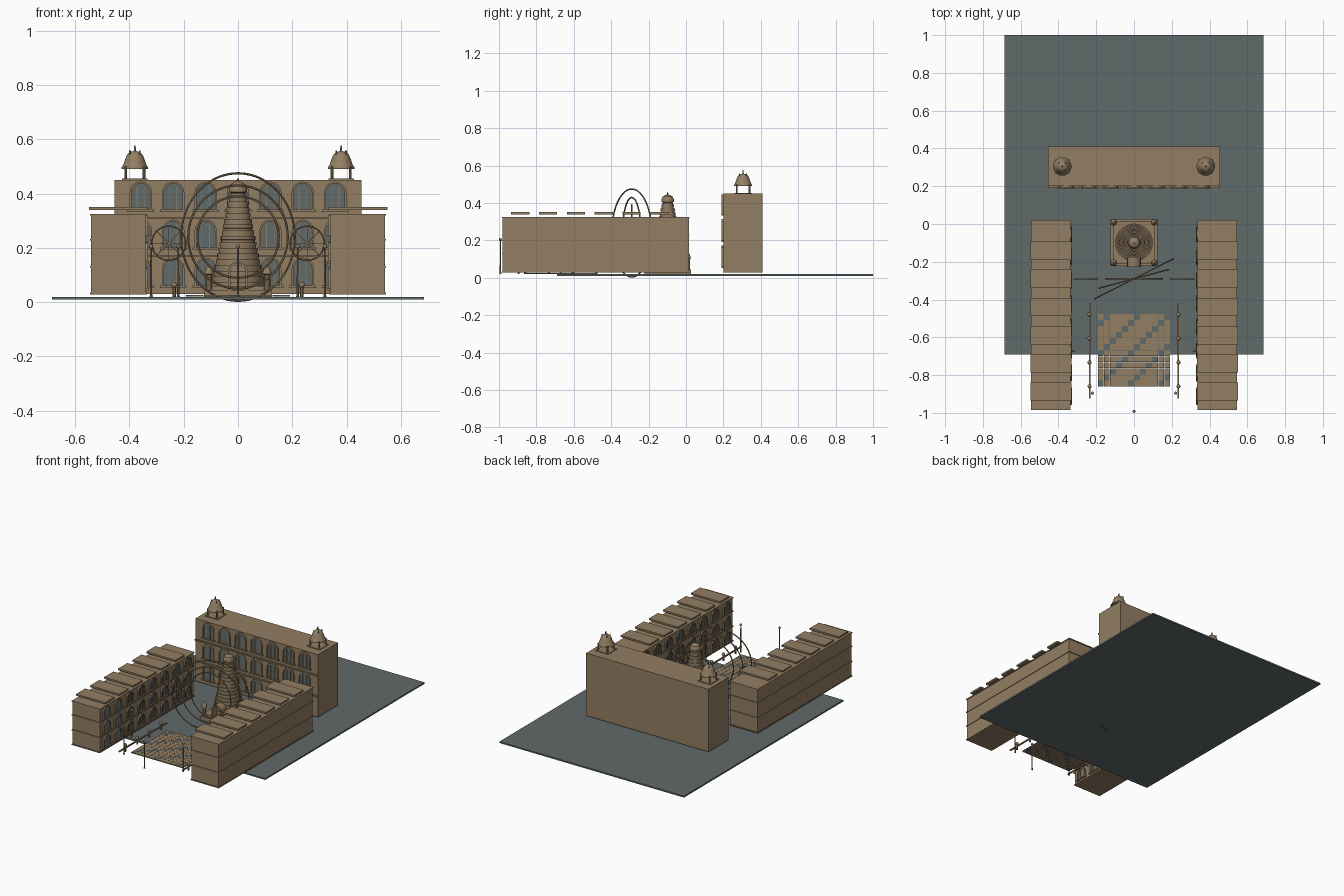
import bpy, bmesh, math
from mathutils import Matrix, Vector

cube = bpy.data.objects.get("Cube")
if cube:
    bpy.data.objects.remove(cube, do_unlink=True)


def material(name, rgb):
    m = bpy.data.materials.new(name)
    m.use_nodes = True
    m.diffuse_color = (*rgb, 1)
    m.node_tree.nodes["Principled BSDF"].inputs["Base Color"].default_value = (*rgb, 1)
    return m


STONE = material("tan stone", (0.29, 0.21, 0.125))
SLATE = material("dark slate", (0.12, 0.143, 0.143))


def finish(bm, name, mats=(STONE,), smooth=False):
    bmesh.ops.recalc_face_normals(bm, faces=bm.faces)
    mesh = bpy.data.meshes.new(name)
    bm.to_mesh(mesh)
    bm.free()
    for m in mats:
        mesh.materials.append(m)
    ob = bpy.data.objects.new(name, mesh)
    bpy.context.collection.objects.link(ob)
    if smooth:
        bpy.ops.object.select_all(action='DESELECT')
        ob.select_set(True)
        bpy.context.view_layer.objects.active = ob
        bpy.ops.object.shade_smooth_by_angle()
    return ob


def box(bm, x0, x1, y0, y1, z0, z1, mat=0):
    size = Matrix.Diagonal((x1 - x0, y1 - y0, z1 - z0, 1))
    place = Matrix.Translation(((x0 + x1) / 2, (y0 + y1) / 2, (z0 + z1) / 2))
    verts = bmesh.ops.create_cube(bm, size=1, matrix=place @ size)["verts"]
    for f in {f for v in verts for f in v.link_faces}:
        f.material_index = mat


def lathe(bm, x, y, profile, n=24):
    """Revolve (radius, height) pairs about a vertical axis."""
    rings = [[bm.verts.new((x + r * math.cos(k * math.tau / n),
                            y + r * math.sin(k * math.tau / n), z)) for k in range(n)]
             for r, z in profile]
    for a, b in zip(rings, rings[1:]):
        for k in range(n):
            j = (k + 1) % n
            bm.faces.new((a[k], a[j], b[j], b[k]))
    bm.faces.new(rings[0])
    bm.faces.new(rings[-1])


def ball(bm, x, y, z, r):
    bmesh.ops.create_uvsphere(bm, u_segments=10, v_segments=6, radius=r,
                              matrix=Matrix.Translation((x, y, z)))


def torus(bm, centre, radius, thick, angle, n=64, m=6):
    """Upright ring turned about the vertical axis."""
    turn = Matrix.Translation(centre) @ Matrix.Rotation(angle, 4, 'Z')
    loops = []
    for k in range(n):
        a = k * math.tau / n
        loops.append([])
        for i in range(m):
            b = i * math.tau / m
            r = radius + thick * math.cos(b)
            p = Vector((r * math.cos(a), thick * math.sin(b), r * math.sin(a)))
            loops[-1].append(bm.verts.new(turn @ p))
    for k in range(n):
        a, b = loops[k], loops[(k + 1) % n]
        for i in range(m):
            j = (i + 1) % m
            bm.faces.new((a[i], a[j], b[j], b[i]))


def arch(half, height, n=8):
    """Outline of a round-headed opening from left foot to right foot."""
    spring = height - half
    return [(-half, 0)] + [(-half * math.cos(math.pi * k / n), spring + half * math.sin(math.pi * k / n))
                           for k in range(n + 1)] + [(half, 0)]


def arch_frame(bm, u, v, half, height, width, y0, y1):
    inner, outer = arch(half - width, height - width), arch(half, height)
    grid = [[bm.verts.new((u + p[0], y, v + p[1])) for p in line]
            for line, y in ((inner, y0), (outer, y0), (outer, y1), (inner, y1))]
    for k in range(len(inner) - 1):
        for i in range(4):
            a, b = grid[i], grid[(i + 1) % 4]
            bm.faces.new((a[k], a[k + 1], b[k + 1], b[k]))
    for k in (0, -1):
        bm.faces.new([g[k] for g in grid])


def arcade(name, length, cols, floors, floor_h, half, place):
    """Rows of arched windows on a wall facing -y, then moved into place."""
    bm = bmesh.new()
    pitch = length / cols
    for row in range(floors):
        v = row * floor_h + floor_h * 0.22
        height = floor_h * 0.74
        for c in range(cols):
            u = (c + 0.5) * pitch - length / 2
            glass = [bm.verts.new((u + a, -0.003, v + b)) for a, b in arch(half, height)]
            bm.faces.new(glass).material_index = 1
            arch_frame(bm, u, v, half, height, half * 0.17, -0.009, 0)
            for s in (-1, 1):
                box(bm, u + s * half * 0.35 - 0.0015, u + s * half * 0.35 + 0.0015, -0.006, 0, v, v + height * 0.85)
            box(bm, u - half * 1.2, u + half * 1.2, -0.011, 0, v - 0.008, v)
    bm.transform(place)
    finish(bm, name, (STONE, SLATE))


# Ground slab
bm = bmesh.new()
box(bm, -0.685, 0.685, -0.69, 1, 0.01, 0.02)
finish(bm, "ground_slab", (SLATE,))

# Rear hall with arched facade
bm = bmesh.new()
box(bm, -0.455, 0.455, 0.2, 0.41, 0.03, 0.45)
for z in (0.17, 0.31):
    box(bm, -0.455, 0.455, 0.19, 0.2, z - 0.004, z + 0.004)
finish(bm, "rear_hall")
arcade("rear_hall_windows", 0.835, 7, 3, 0.14, 0.041, Matrix.Translation((0, 0.2, 0.03)))

# Roof pavilions on the hall
for s, side in ((1, "left"), (-1, "right")):
    bm = bmesh.new()
    x, y = 0.38 * s, 0.305
    box(bm, x - 0.047, x + 0.047, y - 0.047, y + 0.047, 0.45, 0.455)
    for i in (-1, 1):
        for j in (-1, 1):
            lathe(bm, x + i * 0.034, y + j * 0.034, [(0.005, 0.45), (0.005, 0.5)], 8)
            lathe(bm, x + i * 0.018, y + j * 0.018, [(0.003, 0.53), (0.003, 0.558)], 6)
    lathe(bm, x, y, [(0.049, 0.49), (0.049, 0.496), (0.043, 0.505), (0.036, 0.525), (0.029, 0.543),
                     (0.018, 0.553), (0.004, 0.557), (0.003, 0.577)])
    finish(bm, side + "_roof_pavilion", smooth=True)

# Side wings with cornices, roof slabs and inward windows
for s, side in ((1, "left"), (-1, "right")):
    bm = bmesh.new()
    xa, xb = sorted((0.34 * s, 0.542 * s))
    box(bm, xa, xb, -0.98, 0.015, 0.03, 0.325)
    for z in (0.032, 0.13, 0.23, 0.322):
        box(bm, xa - 0.004, xb + 0.004, -0.985, 0.02, z - 0.003, z + 0.003)
    finish(bm, side + "_wing")
    bm = bmesh.new()
    for k in range(6):
        y = -0.935 + 0.149 * k
        box(bm, xa - 0.006, xb + 0.008, y, y + 0.097, 0.34, 0.351)
    finish(bm, side + "_roof_slabs")
    arcade(side + "_wing_windows", 0.98, 8, 3, 0.098, 0.038,
           Matrix.Translation((0.34 * s, -0.483, 0.03)) @ Matrix.Rotation(-s * math.pi / 2, 4, 'Z'))

# Central stepped tower
TX, TY = 0, -0.098
bm = bmesh.new()
box(bm, -0.125, 0.125, TY - 0.125, TY + 0.125, 0.02, 0.045)
box(bm, -0.112, 0.112, TY - 0.112, TY + 0.112, 0.045, 0.06)
for i in (-1, 1):
    for j in (-1, 1):
        x, y = i * 0.107, TY + j * 0.107
        lathe(bm, x, y, [(0.012, 0.045), (0.012, 0.1), (0.018, 0.104), (0.013, 0.122), (0.002, 0.14)], 10)
finish(bm, "tower_base")
bm = bmesh.new()
profile = []
steps = 16
for k in range(steps):
    z = 0.06 + 0.34 * k / steps
    r = 0.1 - 0.07 * (k / steps) ** 0.95
    profile += [(r, z), (r, z + 0.013), (r - 0.006, z + 0.013), (r - 0.006, z + 0.021)]
lathe(bm, TX, TY, profile + [(0.024, 0.402), (0.034, 0.406), (0.034, 0.418), (0.027, 0.434),
                             (0.014, 0.442), (0.004, 0.446), (0.002, 0.458)], 32)
finish(bm, "stepped_tower", smooth=True)
bm = bmesh.new()
arch_frame(bm, 0, 0.045, 0.036, 0.105, 0.008, TY - 0.13, TY - 0.07)
finish(bm, "tower_doorway")

# Nested upright rings
for name, radius, angle in (("outer", 0.235, 27), ("middle", 0.19, 15), ("inner", 0.15, 0)):
    bm = bmesh.new()
    torus(bm, (0, -0.29, 0.24), radius, 0.004, math.radians(angle))
    finish(bm, name + "_ring", smooth=True)

# Spoked wheels either side
for s, side in ((1, "left"), (-1, "right")):
    bm = bmesh.new()
    c = Vector((0.255 * s, -0.29, 0.217))
    torus(bm, c, 0.063, 0.003, 0, 32)
    for k in range(4):
        spoke = Matrix.Translation(c) @ Matrix.Rotation(k * math.pi / 4, 4, 'Y') @ Matrix.Diagonal((0.124, 0.003, 0.003, 1))
        bmesh.ops.create_cube(bm, size=1, matrix=spoke)
    finish(bm, side + "_wheel")

# Paved court with diagonal slate tiles
bm = bmesh.new()
N, tile = 12, 0.032
for i in range(N):
    for j in range(N):
        x, y = -0.192 + i * tile, -0.86 + j * tile
        box(bm, x + 0.0005, x + tile - 0.0005, y + 0.0005, y + tile - 0.0005, 0.021, 0.027,
            1 if (i - j) % 5 == 0 else 0)
finish(bm, "paved_court", (STONE, SLATE))

# Low railings beside the court
for s, side in ((1, "left"), (-1, "right")):
    bm = bmesh.new()
    x = 0.235 * s
    box(bm, x - 0.004, x + 0.004, -0.925, -0.42, 0.04, 0.048)
    for k in range(4):
        y = -0.86 + 0.127 * k
        lathe(bm, x, y, [(0.006, 0.02), (0.006, 0.06)], 8)
        ball(bm, x, y, 0.064, 0.011)
    finish(bm, side + "_railing")

# Slim lamp posts
bm = bmesh.new()
for x, y in ((0, -0.992), (0.22, -0.895), (-0.22, -0.895), (0.32, -0.67), (-0.32, -0.67)):
    lathe(bm, x, y, [(0.006, 0.02), (0.004, 0.03), (0.003, 0.2)], 8)
    ball(bm, x, y, 0.205, 0.008)
finish(bm, "lamp_posts")
